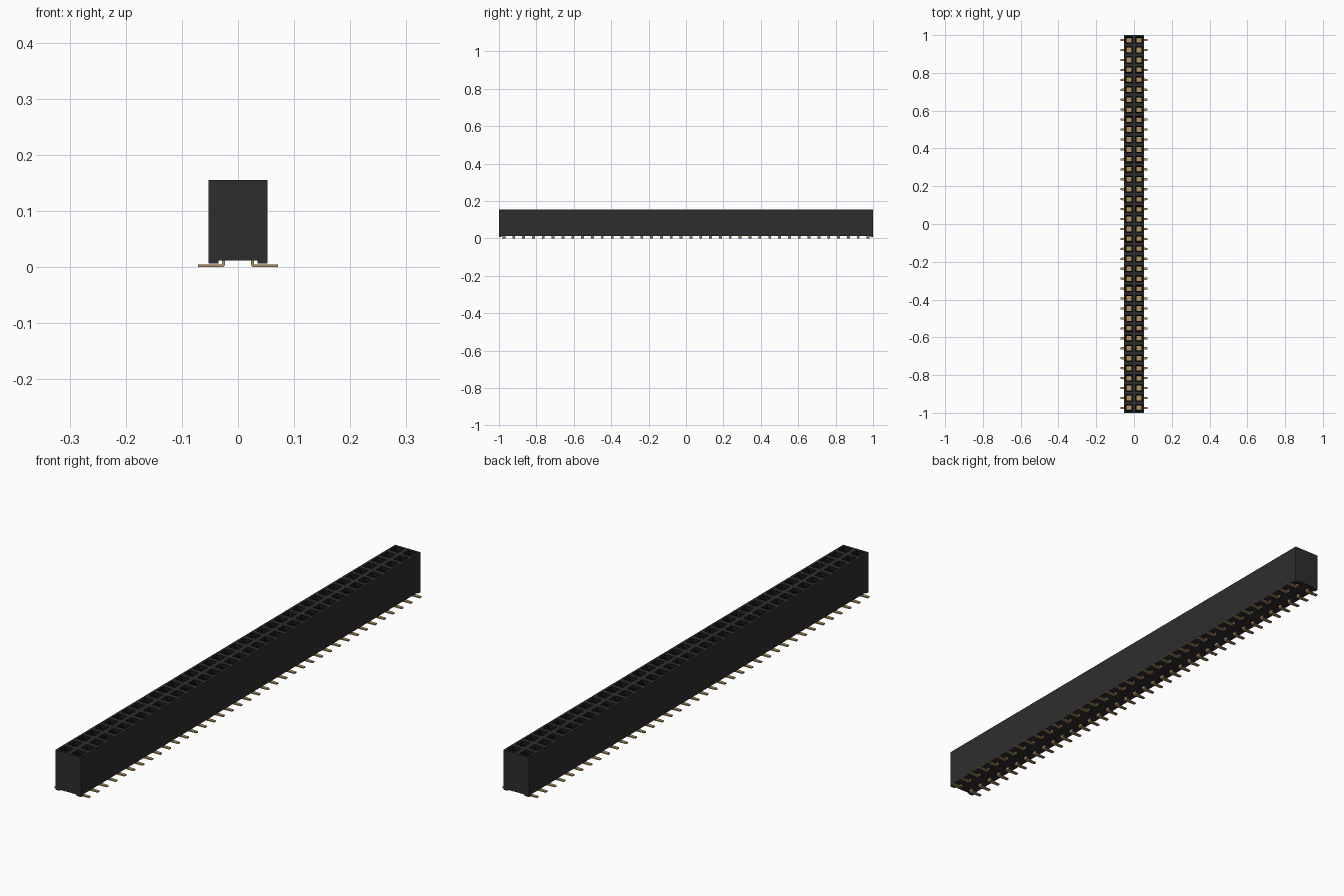
import bpy
import bmesh

cube = bpy.data.objects.get("Cube")
if cube:
    bpy.data.objects.remove(cube, do_unlink=True)

ROWS = 38
PITCH = 2.0 / ROWS
TOP, BASE = 0.155, 0.012


def make_material(name, rgb):
    m = bpy.data.materials.new(name)
    m.use_nodes = True
    m.diffuse_color = (*rgb, 1)
    m.node_tree.nodes["Principled BSDF"].inputs["Base Color"].default_value = (*rgb, 1)
    return m


plastic = make_material("charcoal plastic", (0.027, 0.027, 0.027))
recess = make_material("black recess", (0.005, 0.005, 0.005))
gold = make_material("gold contact", (0.44, 0.29, 0.12))


def make_object(name, bm, materials):
    bmesh.ops.recalc_face_normals(bm, faces=bm.faces)
    mesh = bpy.data.meshes.new(name)
    bm.to_mesh(mesh)
    bm.free()
    for m in materials:
        mesh.materials.append(m)
    obj = bpy.data.objects.new(name, mesh)
    bpy.context.collection.objects.link(obj)
    return obj


def extrude_profile(bm, profile, y0, y1):
    """Extrude a closed (x, z) outline along y."""
    face = bm.faces.new([bm.verts.new((x, y0, z)) for x, z in profile])
    out = bmesh.ops.extrude_face_region(bm, geom=[face])
    for v in out["geom"]:
        if isinstance(v, bmesh.types.BMVert):
            v.co.y = y1


def add_mirror(obj, y=False):
    mod = obj.modifiers.new("mirror", "MIRROR")
    mod.use_axis = (True, y, False)


# Housing: gridded top, walls, floor
bm = bmesh.new()
bmesh.ops.create_grid(bm, x_segments=2, y_segments=ROWS, size=1)
for v in bm.verts:
    v.co = (v.co.x * PITCH, v.co.y, TOP)
cells = list(bm.faces)
rim = [e for e in bm.edges if e.is_boundary]
out = bmesh.ops.extrude_edge_only(bm, edges=rim)
for v in out["geom"]:
    if isinstance(v, bmesh.types.BMVert):
        v.co.z = BASE
bottom = [e for e in bm.edges if e.is_boundary]
bmesh.ops.contextual_create(bm, geom=bottom)
bmesh.ops.recalc_face_normals(bm, faces=bm.faces)

# Socket holes: square mouth, tapered lead-in, shaft with a gold contact
bmesh.ops.inset_individual(bm, faces=cells, thickness=PITCH / 2 - 0.0145)
for thickness, depth in ((0.007, -0.009), (0.001, -0.04)):
    ring = bmesh.ops.inset_individual(bm, faces=cells, thickness=thickness, depth=depth)
    for f in ring["faces"]:
        f.material_index = 1
for f in cells:
    f.material_index = 2
make_object("socket_housing", bm, [plastic, recess, gold])

# Standoff feet under the four corners
bm = bmesh.new()
extrude_profile(bm, [(0.035, 0.007), (PITCH, 0.007), (PITCH, 0.0125), (0.035, 0.0125)],
                -1.0, -0.986)
add_mirror(make_object("standoff_feet", bm, [plastic]), y=True)

# Bent surface-mount leads, repeated along both sides
bm = bmesh.new()
y = -1 + PITCH / 2
profile = [(0.0235, 0.0135), (0.0235, 0.003), (0.0265, 0.0), (0.071, 0.0),
           (0.071, 0.0045), (0.0295, 0.0045), (0.0285, 0.0055), (0.0285, 0.0135)]
extrude_profile(bm, profile, y - 0.0075, y + 0.0075)
for v in bm.verts:
    if v.co.x > 0.07:
        v.co.y = y + (v.co.y - y) * 0.7
leads = make_object("solder_leads", bm, [gold])
array = leads.modifiers.new("rows", "ARRAY")
array.count = ROWS
array.use_relative_offset = False
array.use_constant_offset = True
array.constant_offset_displace = (0, PITCH, 0)
add_mirror(leads)
